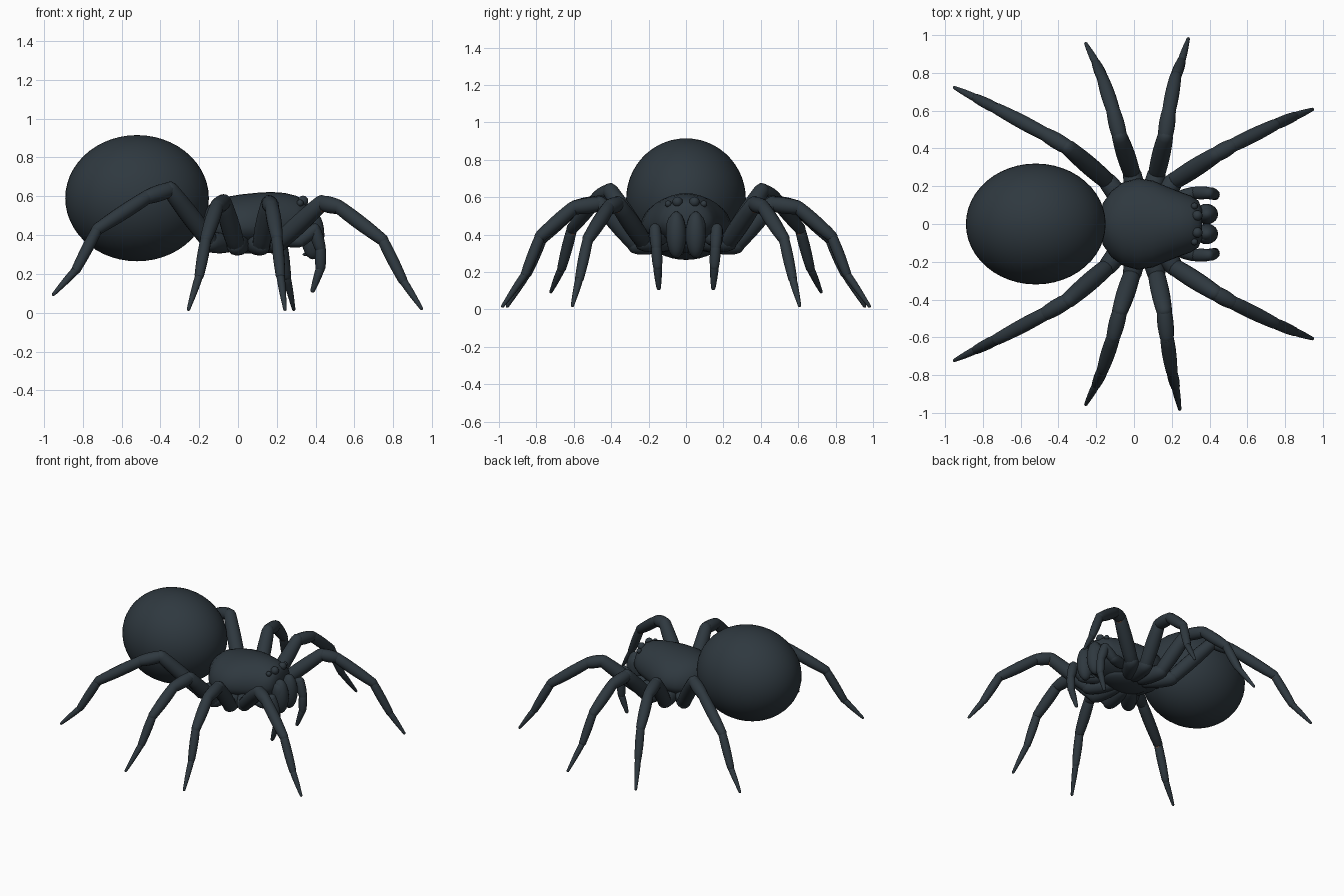
import bpy, bmesh, math
from mathutils import Vector

if "Cube" in bpy.data.objects:
    bpy.data.objects.remove(bpy.data.objects["Cube"])


def material(name, rgb):
    m = bpy.data.materials.new(name)
    m.diffuse_color = (*rgb, 1)
    m.use_nodes = True
    m.node_tree.nodes["Principled BSDF"].inputs["Base Color"].default_value = m.diffuse_color
    return m


SLATE = material("dark slate", (0.028, 0.040, 0.050))
BROWN = material("joint brown", (0.17, 0.085, 0.055))


def finish(name, bm, mat):
    bmesh.ops.recalc_face_normals(bm, faces=bm.faces[:])
    me = bpy.data.meshes.new(name)
    bm.to_mesh(me)
    bm.free()
    me.materials.append(mat)
    for p in me.polygons:
        p.use_smooth = True
    ob = bpy.data.objects.new(name, me)
    bpy.context.collection.objects.link(ob)
    return ob


def ball(bm, c, r, seg=20):
    r = Vector((r, r, r)) if isinstance(r, (int, float)) else Vector(r)
    vs = bmesh.ops.create_uvsphere(bm, u_segments=seg, v_segments=seg // 2 + 2, radius=1)["verts"]
    for v in vs:
        v.co = Vector((v.co.x * r.x, v.co.y * r.y, v.co.z * r.z)) + Vector(c)


def skin(bm, rings):
    # closed skin over a list of equal rings
    vr = [[bm.verts.new(p) for p in ring] for ring in rings]
    n = len(vr[0])
    for a, b in zip(vr, vr[1:]):
        for i in range(n):
            bm.faces.new((a[i], a[(i + 1) % n], b[(i + 1) % n], b[i]))
    bm.faces.new(vr[0][::-1])
    bm.faces.new(vr[-1])


def segment(bm, p, q, r1, r2, bulge=0.12, sides=14):
    # tapered limb segment with rounded ends
    p, q = Vector(p), Vector(q)
    d = q - p
    rot = Vector((0, 0, 1)).rotation_difference(d.normalized())
    L, rings = d.length, []
    stations = [(-0.9 * r1, 0.4, 0), (-0.6 * r1, 0.78, 0), (0, 1, 0)]
    stations += [(L * t, 1 + bulge * math.sin(math.pi * t), t) for t in (0.2, 0.4, 0.6, 0.8)]
    stations += [(L, 1, 1), (L + 0.6 * r2, 0.78, 1), (L + 0.9 * r2, 0.4, 1)]
    for z, k, t in stations:
        r = k * (r1 + (r2 - r1) * t)
        rings.append([p + rot @ Vector((r * math.cos(a), r * math.sin(a), z))
                      for a in (2 * math.pi * i / sides for i in range(sides))])
    skin(bm, rings)


# abdomen
bm = bmesh.new()
ball(bm, (-0.52, 0, 0.59), (0.37, 0.32, 0.325), 48)
finish("abdomen", bm, SLATE)

# waist
bm = bmesh.new()
segment(bm, (-0.24, 0, 0.47), (-0.1, 0, 0.44), 0.05, 0.05)
finish("waist", bm, SLATE)

# carapace: x, half width, top, bottom
profile = [(-0.18, 0.05, 0.50, 0.40), (-0.165, 0.11, 0.54, 0.37), (-0.12, 0.175, 0.578, 0.345),
           (-0.06, 0.22, 0.597, 0.335), (0.02, 0.242, 0.61, 0.33), (0.10, 0.23, 0.618, 0.33),
           (0.17, 0.20, 0.622, 0.335), (0.24, 0.172, 0.617, 0.35), (0.30, 0.15, 0.602, 0.37),
           (0.34, 0.125, 0.58, 0.40), (0.36, 0.08, 0.55, 0.43)]
bm = bmesh.new()
rings = []
for x, w, top, bot in profile:
    zc = bot + (top - bot) * 0.4
    ring = []
    for i in range(32):
        a = 2 * math.pi * i / 32
        s = math.sin(a)
        ring.append((x, w * math.cos(a), zc + s * (top - zc if s > 0 else zc - bot)))
    rings.append(ring)
skin(bm, rings)
finish("carapace", bm, SLATE)

# underside plate
bm = bmesh.new()
ball(bm, (0.07, 0, 0.355), (0.17, 0.12, 0.05), 24)
finish("sternum", bm, SLATE)

# eyes: two large, with smaller ones around them
bm = bmesh.new()
for s in (1, -1):
    ball(bm, (0.335, s * 0.045, 0.575), 0.028, 14)
    ball(bm, (0.32, s * 0.095, 0.565), 0.018, 12)
finish("eyes", bm, SLATE)

# legs: base, hip, knee, knee end, shin end, ankle, tip (left side)
LEGS = {
    "front_leg": [(0.12, 0.09, 0.36), (0.21, 0.225, 0.36), (0.43, 0.365, 0.565), (0.52, 0.415, 0.545),
                  (0.745, 0.525, 0.375), (0.85, 0.57, 0.165), (0.945, 0.607, 0.022)],
    "second_leg": [(0.08, 0.10, 0.355), (0.12, 0.265, 0.345), (0.165, 0.46, 0.565), (0.185, 0.60, 0.545),
                   (0.22, 0.78, 0.39), (0.25, 0.86, 0.19), (0.287, 0.98, 0.018)],
    "third_leg": [(0.02, 0.10, 0.355), (-0.01, 0.265, 0.345), (-0.075, 0.46, 0.57), (-0.11, 0.60, 0.545),
                  (-0.165, 0.77, 0.38), (-0.20, 0.85, 0.19), (-0.255, 0.955, 0.018)],
    "rear_leg": [(-0.03, 0.08, 0.36), (-0.14, 0.225, 0.36), (-0.35, 0.405, 0.635), (-0.47, 0.475, 0.595),
                 (-0.725, 0.61, 0.43), (-0.835, 0.665, 0.22), (-0.95, 0.722, 0.095)],
}
RADII = [(0.045, 0.05), (0.045, 0.042), (0.039, 0.037), (0.036, 0.031), (0.028, 0.024), (0.021, 0.009)]

for s, side in ((1, "left"), (-1, "right")):
    for name, pts in LEGS.items():
        P = [Vector((x, s * y, z)) for x, y, z in pts]
        if s < 0 and name == "second_leg":      # this foot sits slightly further back
            for i, p in enumerate(P):
                p.x -= 0.045 * (i / 6) ** 2
        bm = bmesh.new()
        for (a, b), (r1, r2) in zip(zip(P, P[1:]), RADII):
            segment(bm, a, b, r1, r2, 0.14)
        finish(f"{side}_{name}", bm, SLATE)
        # soft joint skin showing under the joints
        bm = bmesh.new()
        for i, r in ((2, 0.030), (4, 0.022)):
            ball(bm, P[i] + Vector((0, 0, -0.021 * r / 0.03)), r, 12)
        finish(f"{side}_{name}_joints", bm, BROWN)

    # jaw with fang
    bm = bmesh.new()
    ball(bm, (0.385, s * 0.052, 0.40), (0.06, 0.054, 0.125), 20)
    segment(bm, (0.38, s * 0.055, 0.46), (0.385, s * 0.055, 0.34), 0.05, 0.045)
    segment(bm, (0.38, s * 0.045, 0.31), (0.34, s * 0.02, 0.30), 0.018, 0.007)
    finish(f"{side}_jaw", bm, SLATE)

    # feeler
    F = [(0.22, 0.13, 0.38), (0.32, 0.165, 0.37), (0.395, 0.165, 0.43),
         (0.425, 0.158, 0.33), (0.425, 0.152, 0.23), (0.385, 0.146, 0.115)]
    R = [(0.034, 0.034), (0.032, 0.031), (0.030, 0.028), (0.027, 0.025), (0.023, 0.012)]
    F = [(x, s * y, z) for x, y, z in F]
    bm = bmesh.new()
    for (a, b), (r1, r2) in zip(zip(F, F[1:]), R):
        segment(bm, a, b, r1, r2)
    finish(f"{side}_feeler", bm, SLATE)
